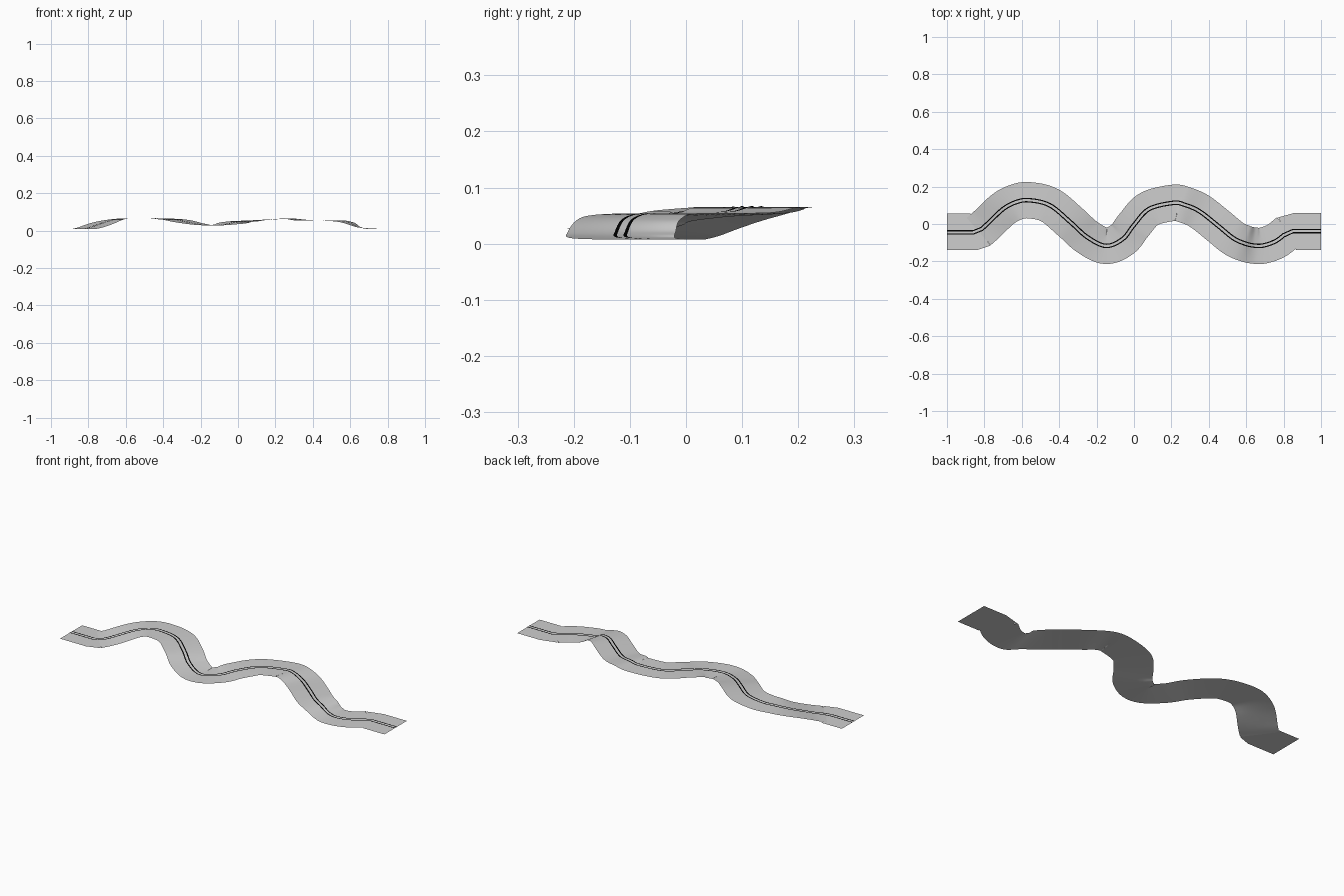
import bpy
from mathutils import Vector

cube = bpy.data.objects.get("Cube")
if cube:
    bpy.data.objects.remove(cube, do_unlink=True)

HALF = 0.097      # half of the road width
GROUND = 0.007    # height of the level ends


def material(name, value):
    m = bpy.data.materials.new(name)
    m.use_nodes = True
    colour = (value, value, value, 1)
    m.diffuse_color = colour
    bsdf = m.node_tree.nodes["Principled BSDF"]
    bsdf.inputs["Base Color"].default_value = colour
    bsdf.inputs["Roughness"].default_value = 0.8
    return m


asphalt = material("pale grey asphalt", 0.62)
paint = material("black line paint", 0.0)


def smooth_path(pts, steps=8):
    """Catmull-Rom samples through the control points."""
    p = [Vector(q) for q in pts]
    p = [2 * p[0] - p[1]] + p + [2 * p[-1] - p[-2]]
    out = []
    for a, b, c, d in zip(p, p[1:], p[2:], p[3:]):
        for i in range(steps):
            t = i / steps
            out.append(0.5 * (2 * b + (c - a) * t + (2 * a - 5 * b + 4 * c - d) * t * t
                              + (3 * b - a - 3 * c + d) * t ** 3))
    return out + [p[-2]]


def add_mesh(name, verts, faces, mat):
    mesh = bpy.data.meshes.new(name)
    mesh.from_pydata(verts, [], faces)
    mesh.materials.append(mat)
    mesh.shade_smooth()
    obj = bpy.data.objects.new(name, mesh)
    bpy.context.collection.objects.link(obj)
    return obj


def ribbon(name, path, offsets, mat, lift=0.0):
    """Sweep a flat cross-section sideways along the path."""
    verts, n = [], len(offsets)
    for i, p in enumerate(path):
        d = path[min(i + 1, len(path) - 1)] - path[max(i - 1, 0)]
        side = Vector((-d.y, d.x, 0)).normalized()
        verts += [p + side * o + Vector((0, 0, lift)) for o in offsets]
    faces = [(r * n + k, (r + 1) * n + k, (r + 1) * n + k + 1, r * n + k + 1)
             for r in range(len(path) - 1) for k in range(n - 1)]
    return add_mesh(name, verts, faces, mat)


# Centre line of the winding, hilly stretch
centre = smooth_path([
    (-0.83, -0.04, GROUND), (-0.785, 0.0, 0.018), (-0.7, 0.08, 0.047),
    (-0.63, 0.117, 0.062), (-0.56, 0.127, 0.065), (-0.45, 0.1, 0.065),
    (-0.34, 0.01, 0.058), (-0.25, -0.07, 0.04), (-0.15, -0.117, 0.027),
    (-0.06, -0.08, 0.034), (0.0, -0.005, 0.046), (0.08, 0.08, 0.053),
    (0.21, 0.113, 0.061), (0.27, 0.103, 0.064), (0.35, 0.068, 0.055),
    (0.45, -0.01, 0.054), (0.53, -0.075, 0.052), (0.59, -0.103, 0.042),
    (0.64, -0.115, 0.02), (0.69, -0.115, 0.011), (0.76, -0.09, 0.008),
    (0.825, -0.04, GROUND)])
ribbon("winding_road", centre, [HALF * k / 4 for k in range(-4, 5)], asphalt)


# Level end pieces, cut to meet the winding stretch
def end_piece(name, outline):
    add_mesh(name, [(x, y, GROUND) for x, y in outline],
             [tuple(range(len(outline)))], asphalt)


end_piece("right_end_road", [(-1, -0.14), (-0.84, -0.14), (-0.767, -0.115),
                             (-0.875, 0.03), (-0.875, 0.055), (-1, 0.055)])
end_piece("left_end_road", [(1, 0.06), (0.86, 0.06), (0.77, 0.035),
                            (0.865, -0.12), (0.865, -0.138), (1, -0.138)])

# Twin painted lines along the whole road
line_path = ([Vector((-1, -0.045, GROUND)), Vector((-0.86, -0.045, GROUND))] + centre[3:-3]
             + [Vector((0.85, -0.038, GROUND)), Vector((1, -0.038, GROUND))])
for name, off in (("north_line", 0.009), ("south_line", -0.009)):
    ribbon(name, line_path, (off - 0.003, off + 0.003), paint, lift=0.0012)
